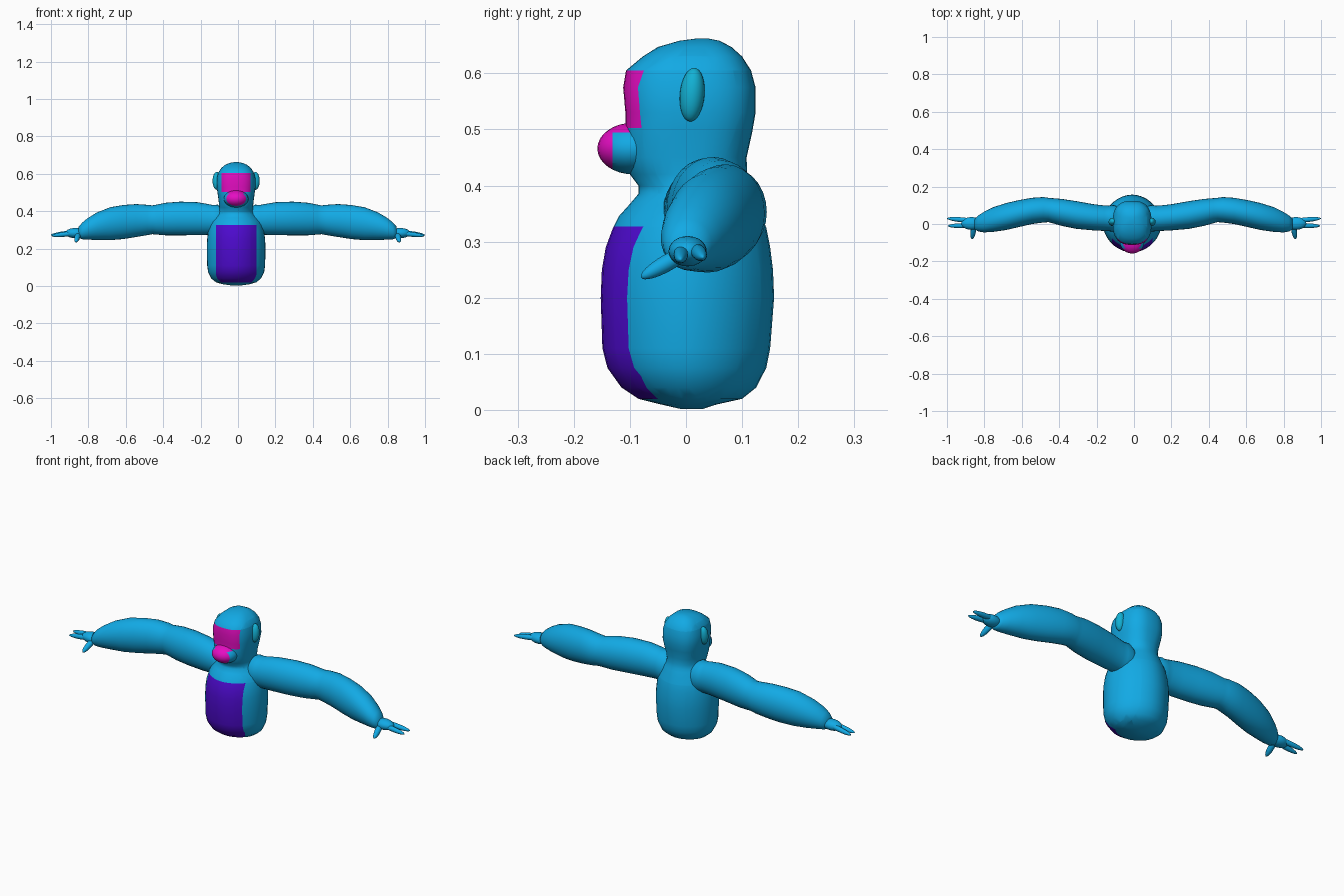
import bpy, bmesh, math
from mathutils import Vector, Matrix

CX = -0.01  # centre line of the torso


def material(name, rgb):
    m = bpy.data.materials.new(name)
    m.diffuse_color = (*rgb, 1)
    return m


BLUE = material("blue fur", (0.006, 0.40, 0.78))
PURPLE = material("purple belly", (0.075, 0.003, 0.62))
PINK = material("pink face", (0.78, 0.004, 0.54))
TEAL = material("teal ear", (0.006, 0.44, 0.66))


def finish(bm, name, mats, rule=None, cuts=()):
    """Cut clean colour borders, colour faces by rule, make a smooth object."""
    for co, no in cuts:
        bmesh.ops.bisect_plane(bm, geom=bm.verts[:] + bm.edges[:] + bm.faces[:],
                               plane_co=co, plane_no=no, dist=1e-5)
    bmesh.ops.recalc_face_normals(bm, faces=bm.faces[:])
    for f in bm.faces:
        f.smooth = True
        if rule:
            f.material_index = rule(f.calc_center_median())
    me = bpy.data.meshes.new(name)
    bm.to_mesh(me)
    bm.free()
    for m in mats:
        me.materials.append(m)
    ob = bpy.data.objects.new(name, me)
    bpy.context.collection.objects.link(ob)
    return ob


def loft(rings):
    """Skin a list of closed point rings and cap both ends."""
    bm = bmesh.new()
    rows = [[bm.verts.new(p) for p in r] for r in rings]
    n = len(rows[0])
    for a, b in zip(rows, rows[1:]):
        for i in range(n):
            j = (i + 1) % n
            bm.faces.new((a[i], a[j], b[j], b[i]))
    bm.faces.new(rows[0])
    bm.faces.new(rows[-1])
    return bm


def oval(rx, ry, n=2.0, segs=36):
    out = []
    for i in range(segs):
        t = 2 * math.pi * i / segs
        c, s = math.cos(t), math.sin(t)
        out.append((rx * math.copysign(abs(c) ** (2 / n), c),
                    ry * math.copysign(abs(s) ** (2 / n), s)))
    return out


def ellipsoid(bm, centre, radii, rot=None):
    m = Matrix.Translation(centre) @ (rot or Matrix()) @ Matrix.Diagonal((*radii, 1))
    bmesh.ops.create_uvsphere(bm, u_segments=24, v_segments=16, radius=1, matrix=m)


def finger(bm, a, b, r):
    a, b = Vector(a), Vector(b)
    rot = (b - a).to_track_quat('Z', 'Y').to_matrix().to_4x4()
    ellipsoid(bm, (a + b) / 2, (r, r, (b - a).length / 2), rot)


# Torso and head: height, front y, back y, half width
profile = [
    (0.002, -0.01, 0.03, 0.02), (0.01, -0.045, 0.055, 0.075), (0.02, -0.085, 0.10, 0.108),
    (0.04, -0.115, 0.125, 0.133), (0.075, -0.14, 0.143, 0.15), (0.11, -0.149, 0.15, 0.155),
    (0.2, -0.152, 0.157, 0.157), (0.25, -0.15, 0.155, 0.155), (0.29, -0.143, 0.15, 0.15),
    (0.325, -0.13, 0.143, 0.141), (0.345, -0.12, 0.136, 0.132), (0.365, -0.102, 0.128, 0.118),
    (0.385, -0.085, 0.12, 0.102), (0.4, -0.085, 0.113, 0.092), (0.42, -0.1, 0.109, 0.09),
    (0.45, -0.108, 0.108, 0.093), (0.495, -0.108, 0.118, 0.099), (0.53, -0.108, 0.124, 0.104),
    (0.575, -0.112, 0.124, 0.104), (0.605, -0.107, 0.116, 0.096), (0.63, -0.077, 0.1, 0.08),
    (0.647, -0.05, 0.081, 0.06), (0.658, -0.012, 0.06, 0.035), (0.662, 0.018, 0.04, 0.012),
]
rings = []
for z, f, b, w in profile:
    k = min(1, max(0, (z - 0.36) / 0.12))
    rings.append([(CX + x, (f + b) / 2 + y, z)
                  for x, y in oval(w, (b - f) / 2, 1.9 + 0.7 * k)])


def body_rule(c):
    if 0.02 < c.z < 0.327 and c.y < -0.04 and abs(c.x - CX) < 0.108 - max(0, 0.06 - c.z) * 0.6:
        return 1
    if 0.503 < c.z < 0.605 and c.y < -0.06 and abs(c.x - CX) < 0.078:
        return 2
    return 0


cuts = [((CX + s * w, 0, 0), (1, 0, 0)) for s in (-1, 1) for w in (0.108, 0.078)]
cuts += [((0, 0, z), (0, 0, 1)) for z in (0.327, 0.503, 0.6049)]
finish(loft(rings), "torso_and_head", [BLUE, PURPLE, PINK], body_rule, cuts)

# Muzzle with a pink front and bridge
bm = bmesh.new()
ellipsoid(bm, (CX, -0.094, 0.466), (0.066, 0.064, 0.046))
finish(bm, "muzzle", [BLUE, PINK],
       lambda c: int(c.y < -0.131 or (c.z > 0.495 and c.y < -0.09)),
       [((0, -0.131, 0), (0, 1, 0)), ((0, 0, 0.495), (0, 0, 1))])

# Arm: distance from centre line, y, z, half depth, half height
arm = [
    (0.04, 0.03, 0.345, 0.04, 0.05), (0.075, 0.03, 0.348, 0.062, 0.072),
    (0.1, 0.03, 0.352, 0.071, 0.083), (0.125, 0.03, 0.353, 0.068, 0.08),
    (0.15, 0.031, 0.356, 0.068, 0.082), (0.21, 0.036, 0.36, 0.07, 0.088),
    (0.3, 0.048, 0.361, 0.074, 0.09), (0.38, 0.062, 0.358, 0.072, 0.087),
    (0.43, 0.071, 0.355, 0.067, 0.08), (0.452, 0.075, 0.354, 0.065, 0.077),
    (0.48, 0.076, 0.353, 0.068, 0.081), (0.54, 0.07, 0.35, 0.07, 0.088),
    (0.61, 0.056, 0.342, 0.072, 0.091), (0.68, 0.04, 0.333, 0.072, 0.088),
    (0.75, 0.024, 0.32, 0.066, 0.074), (0.8, 0.01, 0.306, 0.055, 0.058),
    (0.83, 0.003, 0.295, 0.043, 0.045), (0.85, 0.0, 0.287, 0.028, 0.03),
]
for side, s in (("right", 1), ("left", -1)):
    def X(d):
        return CX + s * d * (1 + 0.01 * s)

    finish(loft([[(X(d), cy + y, cz + z) for y, z in oval(ry, rz, segs=28)]
                 for d, cy, cz, ry, rz in arm]), side + "_arm", [BLUE])

    # Hand with two long fingers and a thumb
    bm = bmesh.new()
    ellipsoid(bm, (X(0.868), 0.003, 0.283), (0.055, 0.034, 0.027))
    finger(bm, (X(0.84), 0.015, 0.29), (X(1.0), 0.03, 0.272), 0.013)
    finger(bm, (X(0.84), -0.008, 0.287), (X(0.995), -0.01, 0.268), 0.013)
    finger(bm, (X(0.85), 0.012, 0.288), (X(0.865), -0.08, 0.236), 0.015)
    finish(bm, side + "_hand", [BLUE])

    # Ear
    bm = bmesh.new()
    ellipsoid(bm, (CX + s * 0.103, 0.011, 0.562), (0.023, 0.022, 0.048),
              Matrix.Rotation(math.radians(-5), 4, 'X'))
    finish(bm, side + "_ear", [TEAL])
